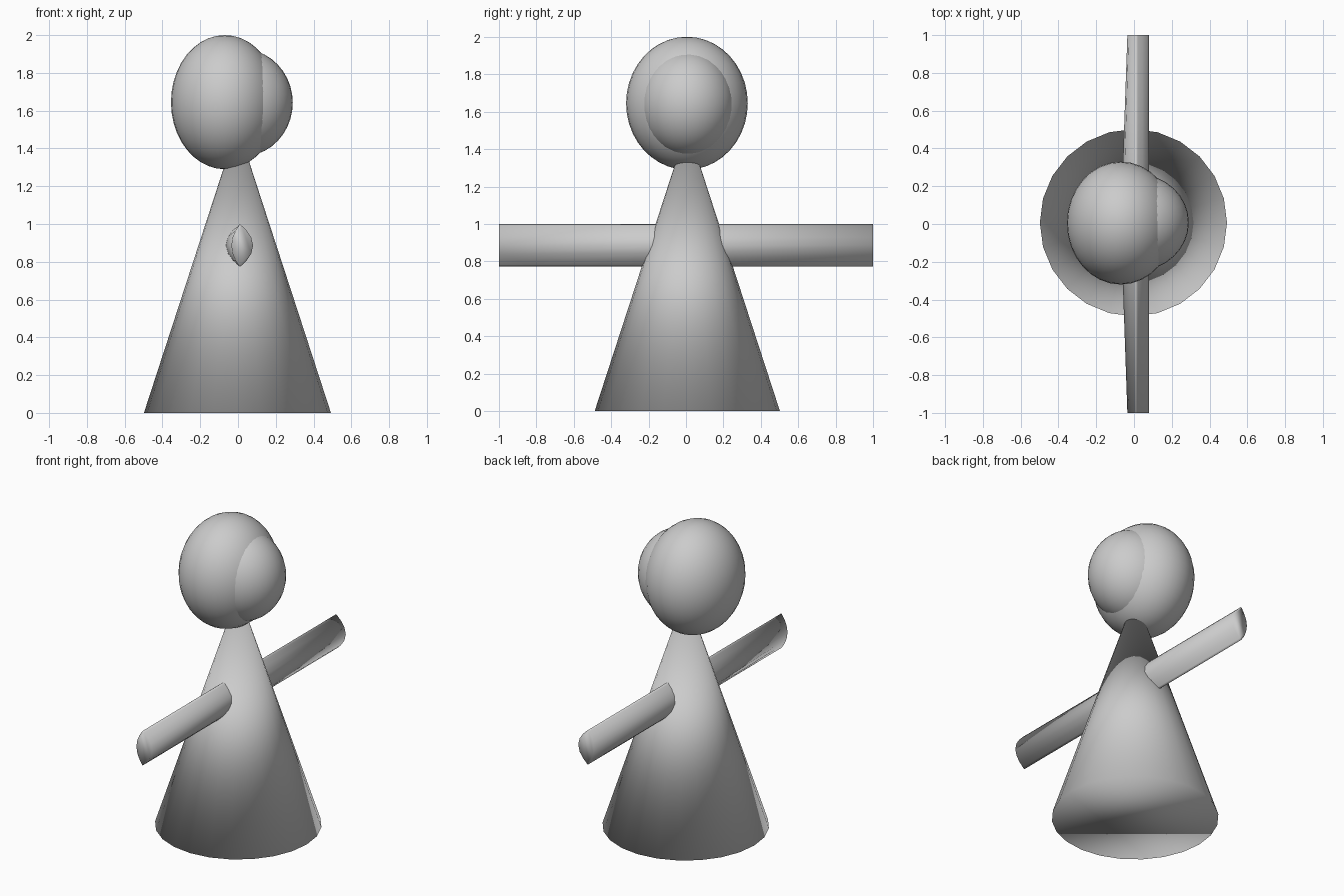
import bpy, bmesh, math
from mathutils import Matrix, Vector

if "Cube" in bpy.data.objects:
    bpy.data.objects.remove(bpy.data.objects["Cube"])

grey = bpy.data.materials.new("plain_grey")
grey.diffuse_color = (0.6, 0.6, 0.6, 1)
grey.use_nodes = True
grey.node_tree.nodes["Principled BSDF"].inputs["Base Color"].default_value = grey.diffuse_color


def finish(name, bm):
    """Turn a bmesh into a smooth grey object."""
    bmesh.ops.recalc_face_normals(bm, faces=bm.faces[:])
    for f in bm.faces:
        f.smooth = True
    mesh = bpy.data.meshes.new(name)
    bm.to_mesh(mesh)
    bm.free()
    mesh.materials.append(grey)
    obj = bpy.data.objects.new(name, mesh)
    bpy.context.collection.objects.link(obj)
    return obj


def ellipsoid(name, centre, radii):
    bm = bmesh.new()
    bmesh.ops.create_uvsphere(bm, u_segments=32, v_segments=20, radius=1)
    bmesh.ops.transform(bm, verts=bm.verts[:],
                        matrix=Matrix.LocRotScale(Vector(centre), None, Vector(radii)))
    return finish(name, bm)


# Conical body, its tip hidden inside the head
bm = bmesh.new()
bmesh.ops.create_cone(bm, cap_ends=True, segments=24, radius1=0.495, radius2=0,
                      depth=1.52, matrix=Matrix.Translation((-0.003, 0.007, 0.76)))
finish("body", bm)

# Head and the smaller face bulge on its +x side
ellipsoid("head", (-0.07, 0.005, 1.645), (0.285, 0.325, 0.355))
ellipsoid("face", (0.02, 0.008, 1.642), (0.27, 0.255, 0.285))

# Arms: one lens-shaped bar through the body, slimmer on the -x side at both ends
SIDES = 16
bm = bmesh.new()
rings = []
for y, left in ((-1, 0.045), (0, 0.08), (1, 0.045)):
    ring = []
    for i in range(SIDES):
        a = 2 * math.pi * i / SIDES
        c = math.cos(a)
        x = 0.01 + c * abs(c) * (0.07 if c > 0 else left)
        ring.append(bm.verts.new((x, y, 0.886 + 0.113 * math.sin(a))))
    rings.append(ring)
for r0, r1 in zip(rings, rings[1:]):
    for i in range(SIDES):
        j = (i + 1) % SIDES
        bm.faces.new((r0[i], r0[j], r1[j], r1[i]))
bm.faces.new(rings[0])
bm.faces.new(rings[-1])
finish("arms", bm)
